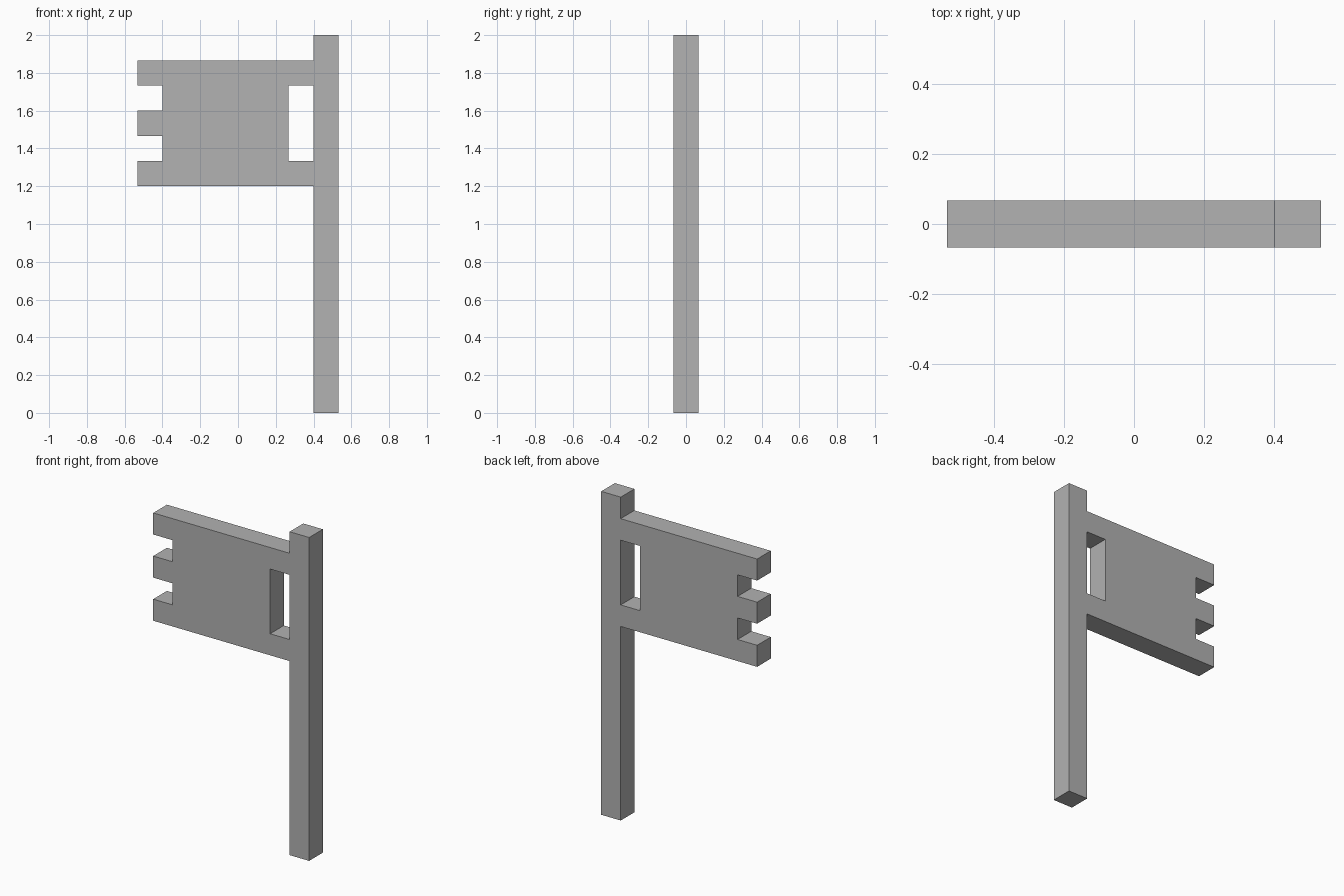
import bpy
import bmesh

cube = bpy.data.objects.get("Cube")
if cube:
    bpy.data.objects.remove(cube, do_unlink=True)

U = 2 / 15            # one square of the blocky design
LEFT = -4 * U         # free end of the flag
BASE = 9 * U          # lower edge of the flag

grey = bpy.data.materials.new("plain grey")
grey.use_nodes = True
colour = (0.445, 0.445, 0.445, 1)
grey.diffuse_color = colour
grey.node_tree.nodes["Principled BSDF"].inputs["Base Color"].default_value = colour


def extruded(name, outline):
    """Extrude an x-z outline, given in world units, one square deep about y = 0."""
    bm = bmesh.new()
    face = bm.faces.new([bm.verts.new((x, -U / 2, z)) for x, z in outline])
    result = bmesh.ops.extrude_face_region(bm, geom=[face])
    moved = [v for v in result["geom"] if isinstance(v, bmesh.types.BMVert)]
    bmesh.ops.translate(bm, verts=moved, vec=(0, U, 0))
    bmesh.ops.recalc_face_normals(bm, faces=bm.faces)
    mesh = bpy.data.meshes.new(name)
    bm.to_mesh(mesh)
    bm.free()
    mesh.materials.append(grey)
    obj = bpy.data.objects.new(name, mesh)
    bpy.context.collection.objects.link(obj)
    return obj


# Square pole
extruded("pole", [(3 * U, 0), (4 * U, 0), (4 * U, 2), (3 * U, 2)])

# Flag: bottom edge, gap beside the pole, top edge
flag = [(0, 0), (7, 0), (7, 1), (6, 1), (6, 4), (7, 4), (7, 5), (0, 5)]
# Two square notches down the free end
for top in (4, 2):
    flag += [(0, top), (1, top), (1, top - 1), (0, top - 1)]
extruded("flag", [(LEFT + x * U, BASE + z * U) for x, z in flag])
